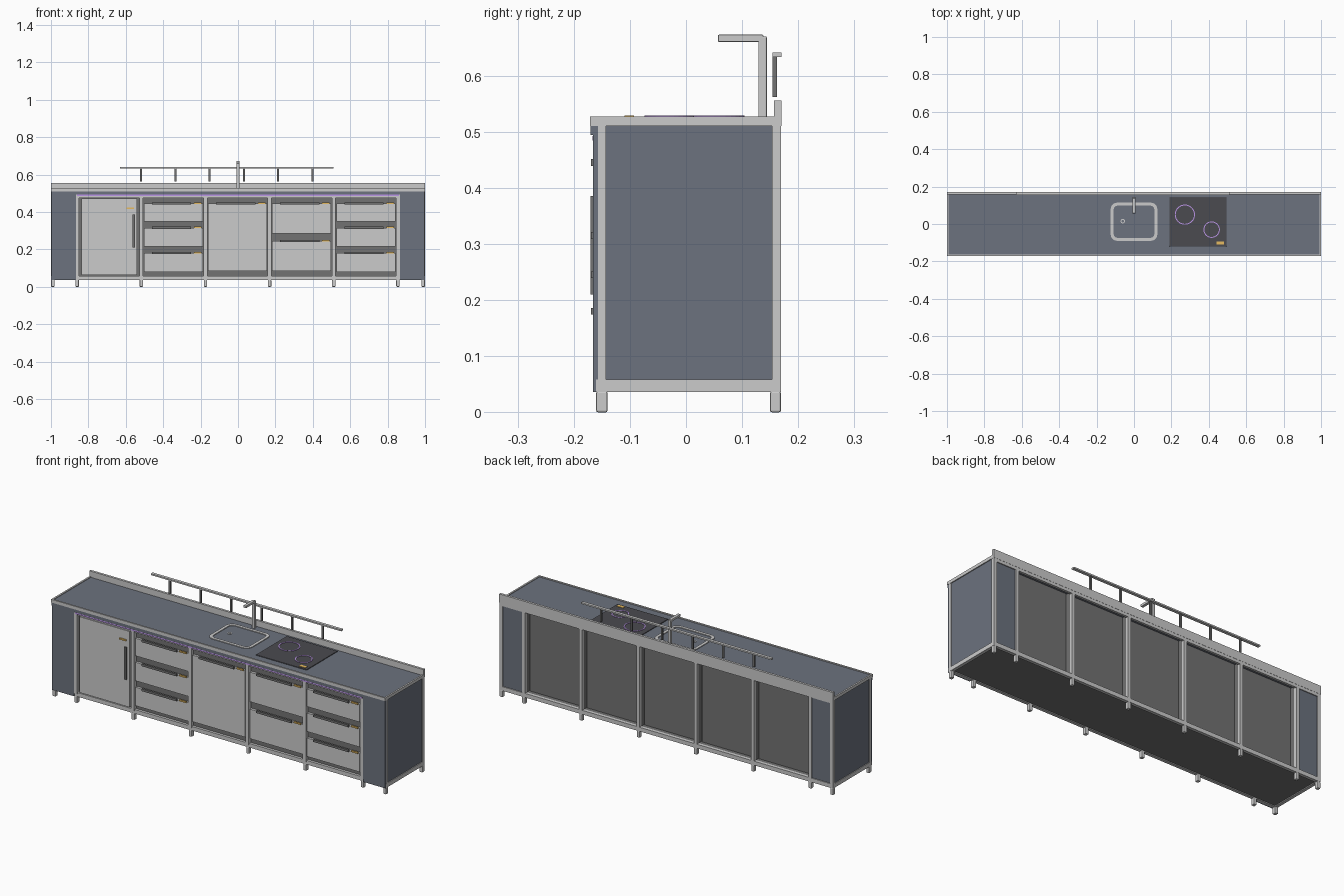
import bpy, bmesh, math
from mathutils import Matrix, Vector

if "Cube" in bpy.data.objects:
    bpy.data.objects.remove(bpy.data.objects["Cube"])


def material(name, rgb):
    m = bpy.data.materials.new(name)
    m.diffuse_color = (*rgb, 1)
    m.use_nodes = True
    m.node_tree.nodes["Principled BSDF"].inputs["Base Color"].default_value = m.diffuse_color
    return m


BLUE = material("slate_blue", (0.15, 0.17, 0.21))
DARK = material("dark_grey", (0.17, 0.17, 0.17))
GLASS = material("black_glass", (0.07, 0.07, 0.08))
GOLD = material("gold", (0.8, 0.5, 0.12))
PURPLE = material("purple", (0.5, 0.3, 0.8))


def finish(name, bm, mat):
    bmesh.ops.recalc_face_normals(bm, faces=bm.faces)
    me = bpy.data.meshes.new(name)
    bm.to_mesh(me)
    bm.free()
    ob = bpy.data.objects.new(name, me)
    bpy.context.collection.objects.link(ob)
    if mat:
        me.materials.append(mat)
    return ob


def box(name, x, y, z, mat=None, bevel=0):
    """Box from (min, max) ranges."""
    bm = bmesh.new()
    size = [r[1] - r[0] for r in (x, y, z)]
    mid = [(r[1] + r[0]) / 2 for r in (x, y, z)]
    bmesh.ops.create_cube(bm, size=1, matrix=Matrix.Translation(mid) @ Matrix.Diagonal((*size, 1)))
    ob = finish(name, bm, mat)
    if bevel:
        b = ob.modifiers.new("bevel", 'BEVEL')
        b.width, b.segments = bevel, 2
    return ob


def ring(name, outer, inner, z0, z1, mat=None):
    """Flat band between two closed outlines, given thickness."""
    bm = bmesh.new()
    loops = [[bm.verts.new((x, y, z)) for x, y in pts]
             for pts, z in ((outer, z0), (outer, z1), (inner, z1), (inner, z0))]
    n = len(outer)
    for k in range(4):
        a, b = loops[k], loops[(k + 1) % 4]
        for i in range(n):
            j = (i + 1) % n
            bm.faces.new((a[i], a[j], b[j], b[i]))
    return finish(name, bm, mat)


def circle(cx, cy, r, n=32):
    return [(cx + r * math.cos(2 * math.pi * i / n), cy + r * math.sin(2 * math.pi * i / n)) for i in range(n)]


def rounded(cx, cy, hx, hy, r, seg=5):
    pts = []
    for q, (sx, sy) in enumerate(((1, 1), (-1, 1), (-1, -1), (1, -1))):
        for i in range(seg + 1):
            a = math.pi / 2 * (q + i / seg)
            pts.append((cx + sx * (hx - r) + r * math.cos(a), cy + sy * (hy - r) + r * math.sin(a)))
    return pts


def rect(x0, x1, y0, y1):
    return [(x0, y0), (x1, y0), (x1, y1), (x0, y1)]


# Worktop, steel edge, front lip and backsplash
box("worktop", (-0.992, 0.992), (-0.163, 0.16), (0.508, 0.523), BLUE)
ring("worktop_edge", rect(-1, 1, -0.171, 0.17), rect(-0.991, 0.991, -0.162, 0.158), 0.51, 0.527)
box("front_lip", (-0.998, 0.998), (-0.17, -0.157), (0.494, 0.51), BLUE)
box("back_lip", (-0.998, 0.998), (0.156, 0.169), (0.494, 0.51))
box("backsplash", (-1, 1), (0.157, 0.17), (0.51, 0.556))
box("light_strip", (-0.86, 0.86), (-0.167, -0.158), (0.484, 0.492), PURPLE)

# Base: floor plate and bottom frame
box("floor_plate", (-0.985, 0.985), (-0.145, 0.155), (0.04, 0.056), DARK)
ring("bottom_frame", rect(-0.999, 0.999, -0.16, 0.169), rect(-0.982, 0.982, -0.143, 0.152), 0.036, 0.058)
box("top_front_rail", (-0.86, 0.86), (-0.16, -0.145), (0.475, 0.494))

# Posts and feet
posts = [-0.86, -0.517, -0.174, 0.169, 0.512, 0.855]
for x in [-0.99] + posts + [0.99]:
    box("front_foot", (x - 0.009, x + 0.009), (-0.16, -0.14), (0, 0.037), bevel=0.003)
    box("back_foot", (x - 0.009, x + 0.009), (0.15, 0.169), (0, 0.037), bevel=0.003)
    end = abs(x) > 0.9
    if not end:
        box("front_post", (x - 0.01, x + 0.01), (-0.164, -0.143), (0.05, 0.494))
        box("divider", (x - 0.006, x + 0.006), (-0.143, 0.152), (0.056, 0.508), DARK)
    else:
        box("end_front_post", (x - 0.009, x + 0.009), (-0.157, -0.143), (0.05, 0.51))
    box("back_post", (x - 0.009, x + 0.009), (0.153, 0.169), (0.05, 0.51))

# End panels and the filler panels beside the cabinets
for s in (-1, 1):
    box("end_panel", sorted((s * 0.983, s * 0.995)), (-0.145, 0.155), (0.056, 0.51), BLUE)
    box("front_filler", sorted((s * 0.866, s * 0.998)), (-0.166, -0.157), (0.036, 0.5), BLUE)
    box("back_filler", sorted((s * 0.866, s * 0.982)), (0.152, 0.164), (0.056, 0.51), BLUE)


def label(x, z):
    box("label_plate", (x - 0.02, x + 0.02), (-0.166, -0.158), (z - 0.004, z + 0.004), GOLD)


# Cabinets: each front is a (bottom, top) range with a grip recess above it
drawers3 = [(0.08, 0.18), (0.215, 0.315), (0.35, 0.445)]
layouts = [None, drawers3, [(0.085, 0.445)], [(0.085, 0.245), (0.285, 0.445)], drawers3]
for i, fronts in enumerate(layouts):
    x0, x1 = posts[i] + 0.01, posts[i + 1] - 0.01
    box("cabinet_back", (x0, x1), (0.118, 0.128), (0.056, 0.508), DARK)
    box("cabinet_inner_face", (x0, x1), (-0.146, -0.138), (0.056, 0.48), DARK)
    if fronts is None:
        # Tall door with vertical handle and slim frame
        box("door", (x0 + 0.012, x1 - 0.012), (-0.16, -0.146), (0.062, 0.472))
        hx = x1 - 0.03
        box("door_handle", (hx - 0.006, hx + 0.006), (-0.17, -0.164), (0.21, 0.385), DARK)
        for z in (0.225, 0.37):
            box("door_handle_mount", (hx - 0.004, hx + 0.004), (-0.166, -0.158), (z - 0.005, z + 0.005), DARK)
        label(x1 - 0.048, 0.42)
        continue
    for z0, z1 in fronts:
        box("drawer_front", (x0 + 0.004, x1 - 0.004), (-0.16, -0.146), (z0, z1))
        cx = (x0 + x1) / 2
        box("drawer_pull", (cx - 0.115, cx + 0.095), (-0.169, -0.158), (z1 - 0.006, z1 + 0.006), DARK)
        label(x1 - 0.032, z1 + 0.002)

# Sink rim with plug hole
ring("sink_rim", rounded(0, 0.012, 0.125, 0.102, 0.035), rounded(0, 0.012, 0.109, 0.086, 0.022), 0.52, 0.527)
ring("sink_drain", circle(-0.06, 0.015, 0.012, 16), circle(-0.06, 0.015, 0.007, 16), 0.52, 0.5245)

# Square tap
box("tap_post", (-0.008, 0.008), (0.129, 0.144), (0.52, 0.67), bevel=0.002)
box("tap_spout", (-0.008, 0.008), (0.057, 0.138), (0.66, 0.673), bevel=0.002)

# Cooktop with two heating zones
box("cooktop", (0.19, 0.495), (-0.12, 0.145), (0.52, 0.527), GLASS, 0.003)
for cx, cy, r in ((0.272, 0.05, 0.054), (0.415, -0.03, 0.044)):
    ring("heating_zone", circle(cx, cy, r), circle(cx, cy, r - 0.005), 0.525, 0.529, PURPLE)
box("cooktop_plate", (0.442, 0.48), (-0.11, -0.093), (0.525, 0.529), GOLD)

# Utensil rail with hanging bars
box("utensil_rail", (-0.63, 0.51), (0.154, 0.17), (0.633, 0.641))
for i in range(6):
    x = -0.518 + i * 0.1832
    box("rail_hanger", (x - 0.005, x + 0.005), (0.154, 0.162), (0.562, 0.635), DARK)
